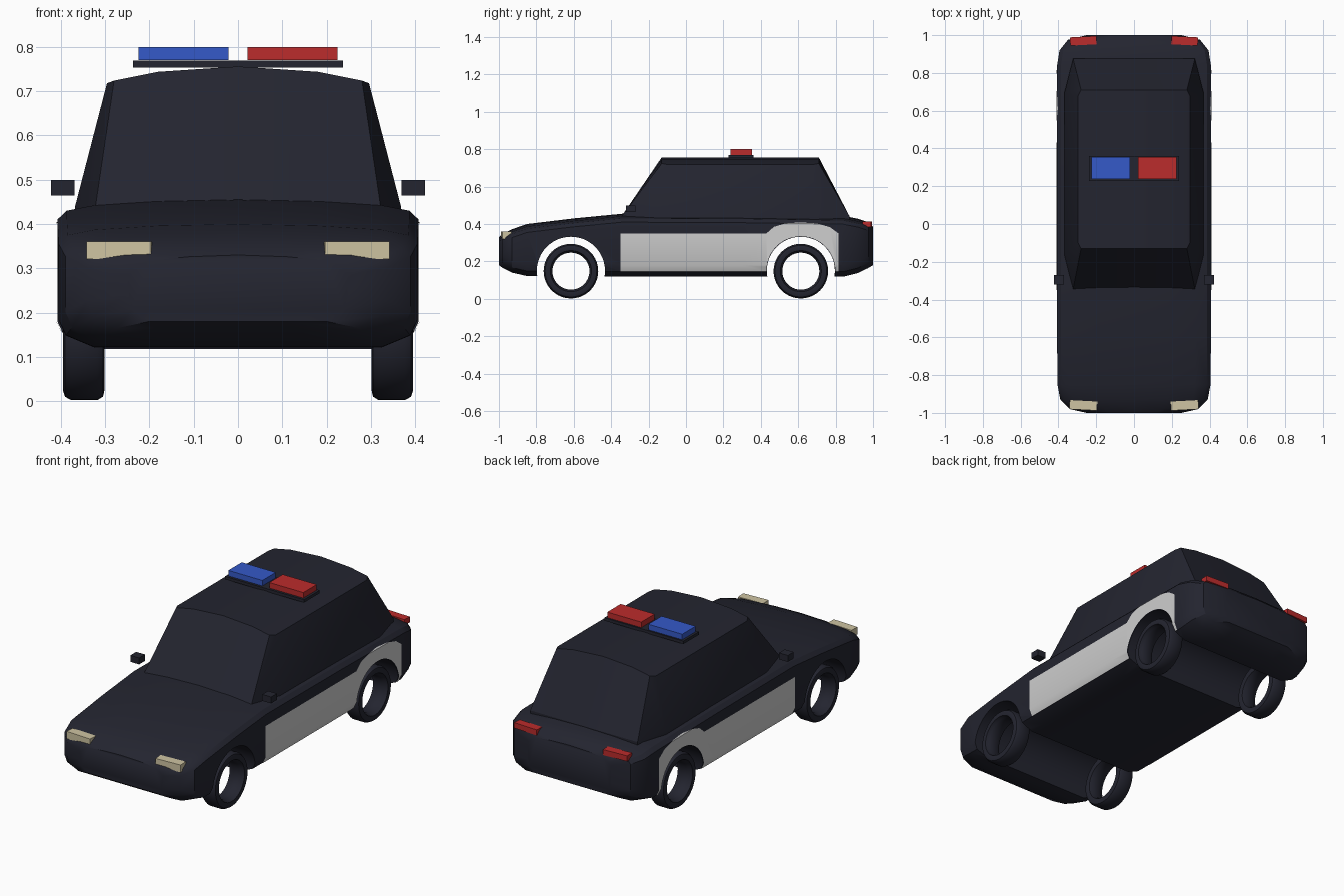
import bpy, bmesh, math
from mathutils import Matrix

if "Cube" in bpy.data.objects:
    bpy.data.objects.remove(bpy.data.objects["Cube"])


def material(name, rgb):
    m = bpy.data.materials.new(name)
    m.use_nodes = True
    m.diffuse_color = (*rgb, 1)
    m.node_tree.nodes["Principled BSDF"].inputs["Base Color"].default_value = (*rgb, 1)
    return m


DARK = material("dark_navy", (0.017, 0.018, 0.029))
WHITE = material("panel_white", (0.62, 0.62, 0.62))
RED = material("lamp_red", (0.50, 0.025, 0.025))
BLUE = material("lamp_blue", (0.035, 0.10, 0.58))
CREAM = material("headlight_cream", (0.62, 0.55, 0.36))


def finish(name, bm, mat, angle=None):
    bmesh.ops.recalc_face_normals(bm, faces=bm.faces[:])
    mesh = bpy.data.meshes.new(name)
    bm.to_mesh(mesh)
    bm.free()
    mesh.materials.append(mat)
    obj = bpy.data.objects.new(name, mesh)
    bpy.context.collection.objects.link(obj)
    if angle:
        smooth(obj, angle)
    return obj


def activate(obj):
    bpy.ops.object.select_all(action='DESELECT')
    obj.select_set(True)
    bpy.context.view_layer.objects.active = obj


def smooth(obj, angle):
    activate(obj)
    bpy.ops.object.shade_smooth_by_angle(angle=math.radians(angle))


def boolean(obj, cutter, operation):
    mod = obj.modifiers.new("cut", 'BOOLEAN')
    mod.operation, mod.object, mod.solver = operation, cutter, 'EXACT'
    activate(obj)
    bpy.ops.object.modifier_apply(modifier=mod.name)
    bpy.data.objects.remove(cutter)


def box(name, center, size, mat, turn=0):
    bm = bmesh.new()
    bmesh.ops.create_cube(bm, size=1, matrix=Matrix.Translation(center)
                          @ Matrix.Rotation(math.radians(turn), 4, 'Z')
                          @ Matrix.Diagonal((*size, 1)))
    return finish(name, bm, mat)


def loft(rings, cap=True, closed=True):
    bm = bmesh.new()
    rows = [[bm.verts.new(p) for p in ring] for ring in rings]
    n = len(rows[0])
    for a, b in zip(rows, rows[1:]):
        for i in range(n if closed else n - 1):
            j = (i + 1) % n
            bm.faces.new((a[i], a[j], b[j], b[i]))
    if cap:
        bm.faces.new(rows[0])
        bm.faces.new(rows[-1])
    return bm, rows


# Lower body: cross-sections (y, half width, bottom, top) from nose to tail
stations = [(-1, .25, .18, .33), (-.98, .34, .165, .347), (-.93, .39, .14, .372),
            (-.85, .405, .122, .40), (-.6, .407, .118, .43), (-.34, .408, .118, .455),
            (.3, .408, .118, .452), (.84, .407, .118, .444), (.92, .394, .138, .428),
            (.975, .35, .165, .41), (1, .25, .18, .385)]


def section(y, w, low, top):
    half = [(.4 * w, low), (.8 * w, low), (.96 * w, low + .027), (w, low + .062),
            (w, top - .045), (.95 * w, top - .025), (.8 * w, top - .013), (.45 * w, top - .004)]
    return ([(x, y, z) for x, z in half] + [(0, y, top)]
            + [(-x, y, z) for x, z in reversed(half)])


def make_body(name, mat):
    return finish(name, loft([section(*s) for s in stations])[0], mat)


AXLES, HUB, ARCH = (-.615, .614), .15, .182
body = make_body("body", DARK)

# Wheel arches run across the full width
for y in AXLES:
    bm = bmesh.new()
    bmesh.ops.create_cone(bm, cap_ends=True, segments=48, radius1=ARCH, radius2=ARCH, depth=1.2,
                          matrix=Matrix.Translation((0, y, HUB)) @ Matrix.Rotation(math.pi / 2, 4, 'Y'))
    boolean(body, finish("arch_cutter", bm, DARK), 'DIFFERENCE')
smooth(body, 32)

# White side panels: a thin skin of the body inside the door and rear fender outline
arc = [math.radians(181.5 - 183 * i / 24) for i in range(25)]
outline = [(-.35, .145)]
outline += [(AXLES[1] + .185 * math.cos(a), HUB + .185 * math.sin(a)) for a in arc]
outline += [(.815, .14), (.815, .35), (.77, .383), (.70, .403), (.61, .409), (.53, .403),
            (.47, .385), (.43, .35), (-.35, .35)]
prism = loft([[(x, y, z) for y, z in outline] for x in (-.6, .6)])[0]
panels = make_body("side_panels", WHITE)
panels.data.transform(Matrix.Diagonal((1.006, 1, 1, 1)))
boolean(panels, finish("panel_cutter", prism, WHITE), 'INTERSECT')
bm = bmesh.new()
bm.from_mesh(panels.data)
inner = [f for f in bm.faces if abs(f.normal.x) < .5]
bmesh.ops.delete(bm, geom=inner, context='FACES')
bm.to_mesh(panels.data)
bm.free()
smooth(panels, 32)


# Cabin: half outline at each level, mirrored, with a crowned roof
def half_ring(front, back, corner, side, inset, heights):
    xs = (0, .18, corner, side)
    ys = (0, 0, 0, inset)
    first = [(x, front + d, z) for x, d, z in zip(xs, ys, heights)]
    last = [(x, back - d, z) for x, d, z in zip(xs, ys, heights)]
    return first + last[::-1]


base = half_ring(-.345, .875, .322, .368, .18, (.44,) * 4)
sunk = [(x, y, .41) for x, y, z in base]
roof = half_ring(-.13, .71, .28, .296, .03, (.756, .744, .724, .718))
bm, rows = loft([sunk, base, roof], cap=False, closed=False)
top = rows[-1]
for i in range(3):
    bm.faces.new((top[i], top[i + 1], top[6 - i], top[7 - i]))
cabin = finish("cabin", bm, DARK)
mirror = cabin.modifiers.new("mirror", 'MIRROR')
mirror.use_clip = True
activate(cabin)
bpy.ops.object.modifier_apply(modifier=mirror.name)
smooth(cabin, 25)

# Wheels: open rings turned from a tyre profile (x, radius)
tyre = [(.302, .125), (.305, .138), (.318, .146), (.377, .146), (.391, .138), (.395, .125),
        (.393, .110), (.375, .104), (.365, .099), (.325, .099), (.305, .108)]


def wheel(name, side, y):
    rings = []
    for i in range(40):
        a = math.tau * i / 40
        rings.append([(side * x, y + r * math.cos(a), HUB - .002 + r * math.sin(a)) for x, r in tyre])
    bm = loft(rings + rings[:1], cap=False)[0]
    bmesh.ops.remove_doubles(bm, verts=bm.verts[:], dist=1e-5)
    finish(name, bm, DARK, 40)


for side, label in ((1, "left"), (-1, "right")):
    wheel("front_wheel_" + label, side, AXLES[0])
    wheel("rear_wheel_" + label, side, AXLES[1])
    # Lamps and mirrors
    box("headlight_" + label, (side * .268, -.96, .341), (.146, .048, .04), CREAM, side * 3)
    box("tail_light_" + label, (side * .268, .97, .398), (.14, .044, .03), RED, -side * 3)
    box("mirror_" + label, (side * .396, -.295, .482), (.053, .05, .035), DARK)
    # Roof lamp lenses
    box("roof_lamp_" + label, (side * .123, .296, .785), (.204, .115, .03), RED if side > 0 else BLUE)

# Roof lamp base
box("roof_lamp_base", (0, .294, .761), (.474, .134, .016), DARK)
